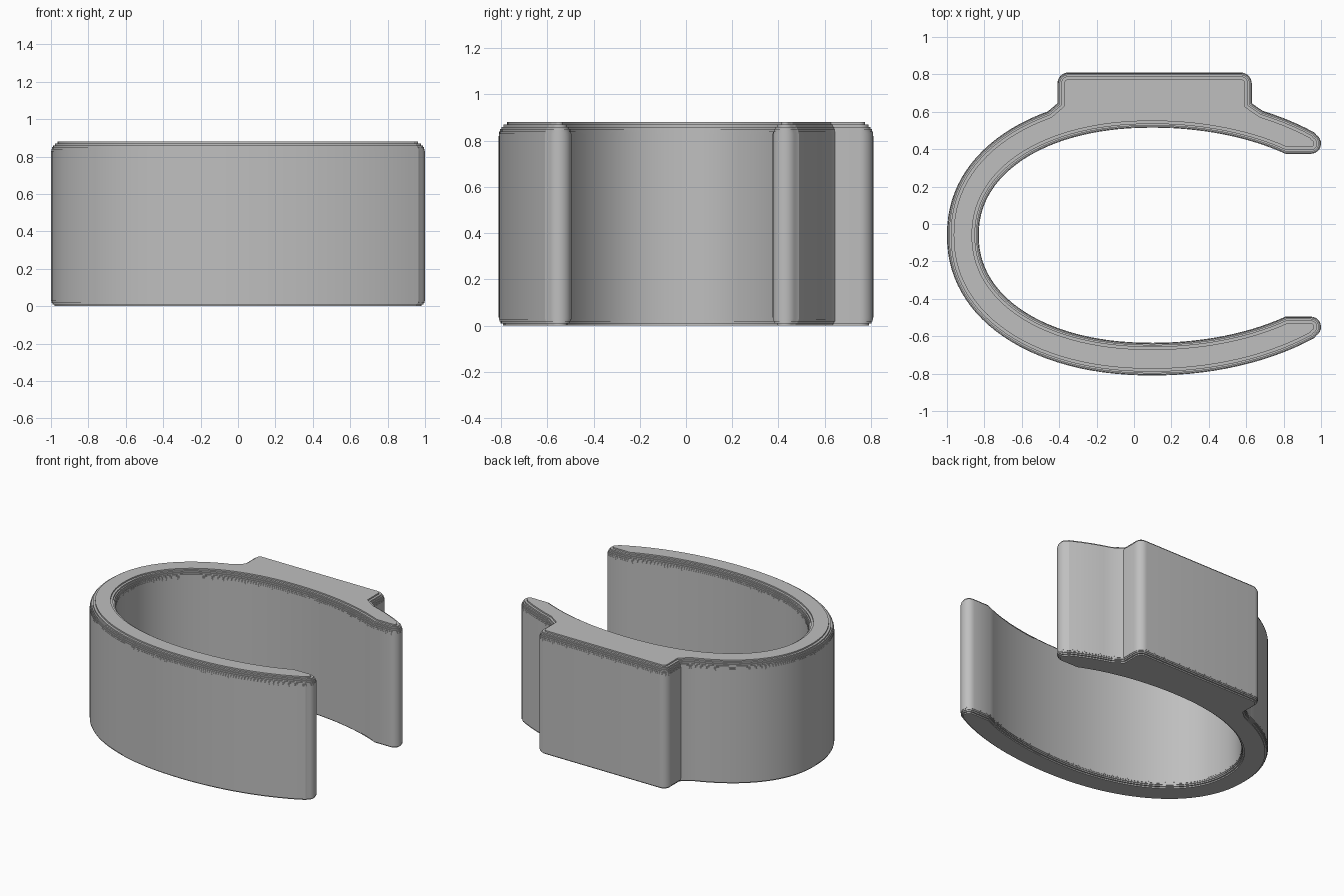
import bpy, bmesh, math
from mathutils import Vector

if "Cube" in bpy.data.objects:
    bpy.data.objects.remove(bpy.data.objects["Cube"])

CX, CY = 0.10, -0.06      # centre of the oval
HEIGHT = 0.88


def oval(a, b, n, t):
    """Point on the lower half of an oval, t in degrees from the left end."""
    c, s = math.cos(math.radians(t)), math.sin(math.radians(t))
    x = math.copysign(abs(c) ** (2 / n), c)
    return Vector((CX - a * x, CY - b * abs(s) ** (2 / n)))


def arc(cx, cy, r, start, end, steps):
    out = []
    for i in range(steps + 1):
        t = math.radians(start + (end - start) * i / steps)
        out.append(Vector((cx + r * math.cos(t), cy + r * math.sin(t))))
    return out


def arm(a_left, a_right, b, n, x_end):
    """Lower curve from the left end to x_end on the right."""
    left = [oval(a_left, b, n, 90 * i / 28) for i in range(28)]
    last = math.degrees(math.asin((x_end - CX) / a_right))
    right = [oval(a_right, b, 2, 90 + last * i / 14) for i in range(15)]
    return left + right


# Lower half of the clip: outer curve, rounded tip, inner curve
half = arm(1.10, 1.27, 0.75, 2.15, 0.965)
half += arc(0.945, -0.55, 0.055, -58, 90, 10)
half += arm(0.93, 1.086, 0.575, 2.15, 0.81)[::-1]
upper = [Vector((p.x, 2 * CY - p.y)) for p in half[1:-1]][::-1]

# Flat mounting pad replaces part of the upper outer curve
pad = [Vector((0.63, 0.645))]
pad += arc(0.57, 0.75, 0.06, 0, 90, 8) + arc(-0.35, 0.75, 0.06, 90, 180, 8)
pad += [Vector((-0.41, 0.645))]
is_outer = [i >= len(upper) - 43 for i in range(len(upper))]
before = [p for p, o in zip(upper, is_outer) if not o or p.x > 0.655]
after = [p for p, o in zip(upper, is_outer) if o and p.x < -0.435]
outline = half + before + pad + after


def inset(points, d):
    """Move a closed counter-clockwise outline inwards by d."""
    out = []
    for i, p in enumerate(points):
        e1 = (p - points[i - 1]).normalized()
        e2 = (points[(i + 1) % len(points)] - p).normalized()
        n1, n2 = Vector((-e1.y, e1.x)), Vector((-e2.y, e2.x))
        out.append(p + (n1 + n2) * d / max(0.5, 1 + n1.dot(n2)))
    return out


def stepped_round(r, steps):
    """(inset, depth) pairs of a quarter round cut in fine terraces."""
    out = []
    for i in range(steps):
        d = r * (i + 0.5) / steps
        ins = r - math.sqrt(r * r - (r - d) ** 2)
        out += [(ins, r * i / steps), (ins, r * (i + 1) / steps)]
    return out


# Levels from floor to top: small rounding below, larger rounding above
levels = stepped_round(0.036, 4) + [(0, 0.036)]
levels += [(d, HEIGHT - z) for d, z in [(0, 0.06)] + stepped_round(0.06, 6)[::-1]]

bm = bmesh.new()
rings = [[bm.verts.new((p.x, p.y, z)) for p in inset(outline, d)] for d, z in levels]
count = len(outline)
for low, high in zip(rings, rings[1:]):
    for i in range(count):
        j = (i + 1) % count
        bm.faces.new((low[i], low[j], high[j], high[i]))
bm.faces.new(rings[0][::-1])
bm.faces.new(rings[-1])

mesh = bpy.data.meshes.new("clip_body")
bm.to_mesh(mesh)
bm.free()
body = bpy.data.objects.new("clip_body", mesh)
bpy.context.collection.objects.link(body)

grey = bpy.data.materials.new("plain_grey")
grey.diffuse_color = (0.52, 0.52, 0.52, 1)
grey.use_nodes = True
grey.node_tree.nodes["Principled BSDF"].inputs["Base Color"].default_value = grey.diffuse_color
mesh.materials.append(grey)

bpy.context.view_layer.objects.active = body
body.select_set(True)
bpy.ops.object.shade_smooth_by_angle(angle=math.radians(25))
